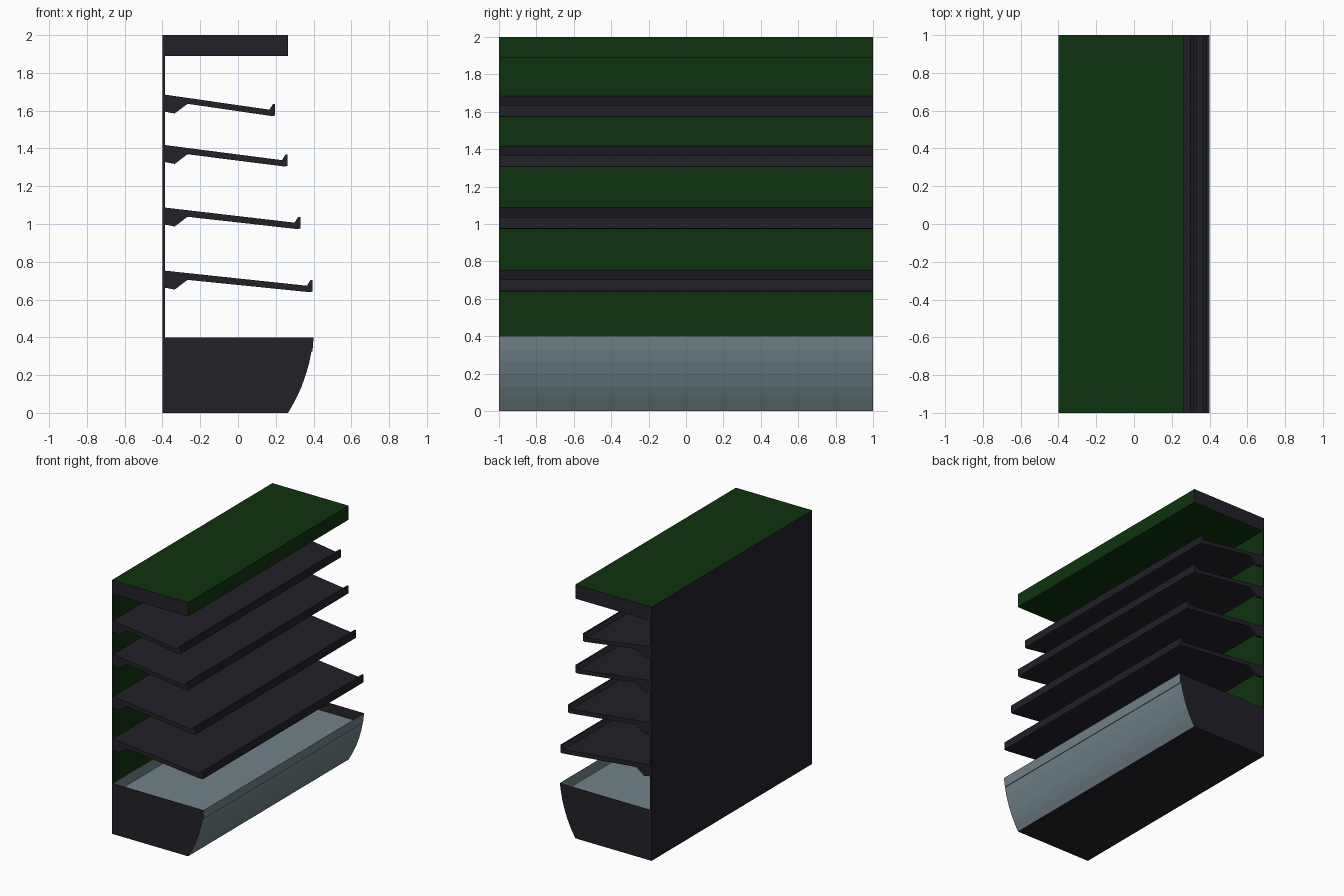
import bpy, bmesh

if "Cube" in bpy.data.objects:
    bpy.data.objects.remove(bpy.data.objects["Cube"])


def material(name, rgb):
    m = bpy.data.materials.new(name)
    m.diffuse_color = (*rgb, 1)
    m.use_nodes = True
    m.node_tree.nodes["Principled BSDF"].inputs["Base Color"].default_value = m.diffuse_color
    return m


GREEN = material("dark green", (0.004, 0.033, 0.004))
DARK = material("charcoal", (0.0155, 0.0148, 0.022))
PALE = material("pale grey blue", (0.165, 0.225, 0.25))


def extrude_profile(name, pts, y0, y1, mats, rule=None, edit=None):
    """Extrude an x-z profile along y; rule(face) picks the material."""
    bm = bmesh.new()
    base = bm.faces.new([bm.verts.new((x, y0, z)) for x, z in pts])
    res = bmesh.ops.extrude_face_region(bm, geom=[base])
    verts = [g for g in res["geom"] if isinstance(g, bmesh.types.BMVert)]
    bmesh.ops.translate(bm, verts=verts, vec=(0, y1 - y0, 0))
    bmesh.ops.recalc_face_normals(bm, faces=bm.faces)
    if edit:
        edit(bm)
    bm.normal_update()
    if rule:
        for f in bm.faces:
            f.material_index = rule(f)
    me = bpy.data.meshes.new(name)
    bm.to_mesh(me)
    bm.free()
    for m in mats:
        me.materials.append(m)
    ob = bpy.data.objects.new(name, me)
    bpy.context.collection.objects.link(ob)
    return ob


def rect(x0, x1, z0, z1):
    return [(x0, z0), (x1, z0), (x1, z1), (x0, z1)]


# Back panel: green front, charcoal rear and ends
extrude_profile("back_panel", rect(-0.4, -0.387, 0, 1.89), -1, 1, [GREEN, DARK],
                lambda f: int(f.normal.x < -0.5 or abs(f.normal.y) > 0.5))

# Canopy: green with charcoal ends and rear
extrude_profile("canopy", rect(-0.4, 0.265, 1.89, 2.0), -1, 1, [GREEN, DARK],
                lambda f: int(f.normal.x < -0.5 or abs(f.normal.y) > 0.5))

# Sloping shelves with a front lip, and a bracket at each end
for i, (tip, z) in enumerate([(0.395, 0.753), (0.33, 1.087),
                              (0.263, 1.418), (0.197, 1.685)], 1):
    back = -0.388
    shelf = [(back, z), (tip - 0.03, z - 0.08), (tip - 0.012, z - 0.05),
             (tip, z - 0.05), (tip, z - 0.11), (tip - 0.015, z - 0.114),
             (-0.265, z - 0.049), (back, z - 0.032)]
    extrude_profile(f"shelf_{i}", shelf, -1, 1, [DARK])
    bracket = [(back, z - 0.03), (-0.265, z - 0.047), (-0.335, z - 0.1),
               (back, z - 0.09)]
    for side, y in (("left", -1), ("right", 0.98)):
        extrude_profile(f"shelf_bracket_{side}_{i}", bracket, y, y + 0.02, [DARK])


# Lower tub: curved pale front, sunken pale tray, charcoal ends and underside
def sink_top(bm):
    top = max(bm.faces, key=lambda f: f.calc_center_median().z)
    bmesh.ops.inset_region(bm, faces=[top], thickness=0.008)
    for v in top.verts:
        v.co.z -= 0.075


def tub_colour(f):
    c = f.calc_center_median()
    return int(abs(c.y) > 0.997 or c.z < 0.001 or c.x < -0.386)


tub = [(-0.387, 0), (0.265, 0), (0.302, 0.065), (0.333, 0.13), (0.358, 0.2),
       (0.377, 0.265), (0.39, 0.33), (0.4, 0.4), (-0.387, 0.4)]
extrude_profile("lower_tub", tub, -1, 1, [PALE, DARK], tub_colour, sink_top)
